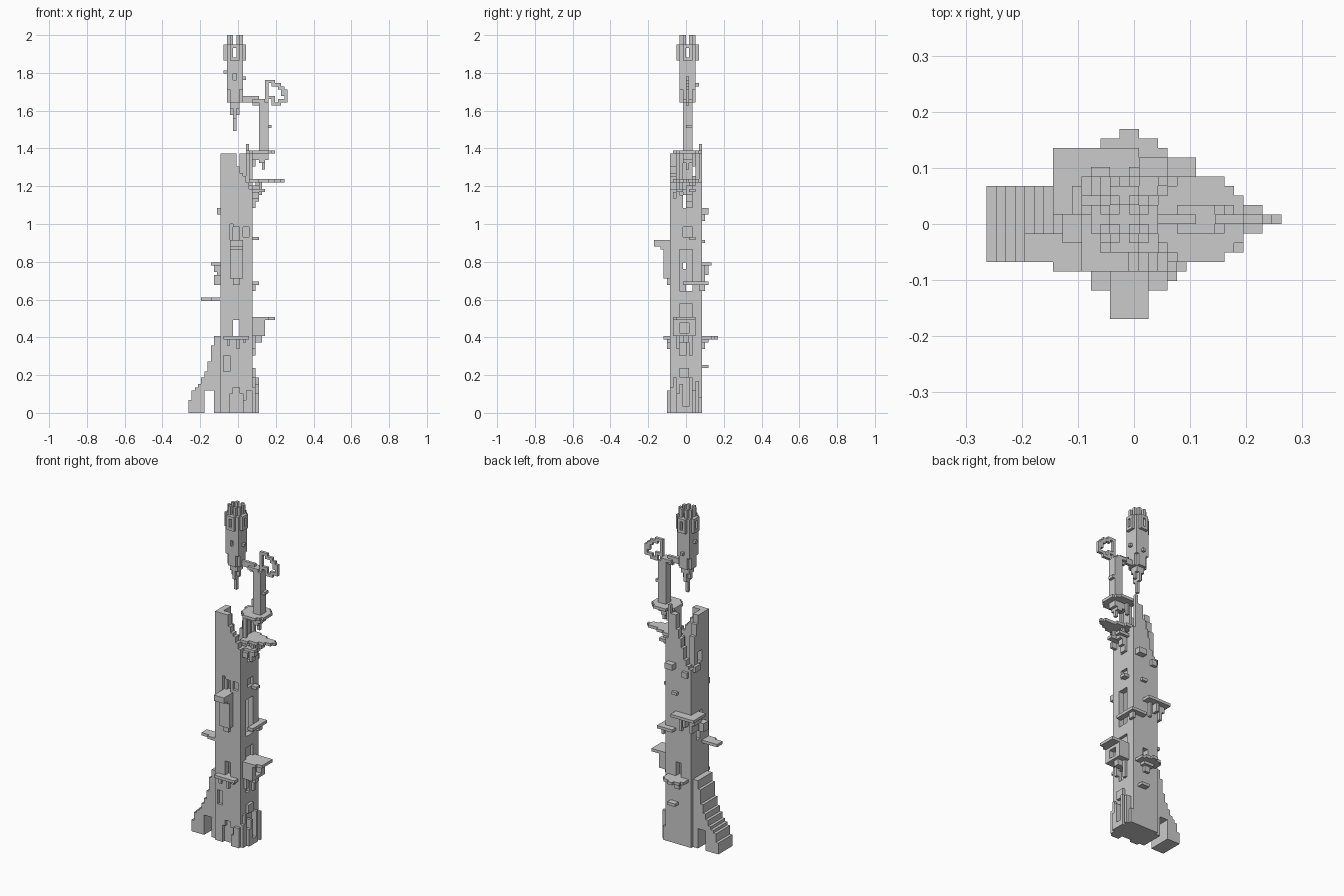
import bpy, bmesh

if "Cube" in bpy.data.objects:
    bpy.data.objects.remove(bpy.data.objects["Cube"])

V = 2 / 118  # size of one block


class Blocks:
    """A part made of grid blocks: add and cut boxes, then skin the outside."""
    def __init__(self, name):
        self.name, self.cells = name, set()

    @staticmethod
    def span(x0, x1, y0, y1, z0, z1):
        return {(x, y, z) for x in range(x0, x1) for y in range(y0, y1) for z in range(z0, z1)}

    def add(self, *b):
        self.cells |= self.span(*b)
        return self

    def cut(self, *b):
        self.cells -= self.span(*b)
        return self

    def build(self):
        bm, verts = bmesh.new(), {}

        def vert(p):
            if p not in verts:
                verts[p] = bm.verts.new(((p[0] - 0.5) * V, p[1] * V, p[2] * V))
            return verts[p]
        for c in sorted(self.cells):
            for a in range(3):
                for s in (0, 1):
                    n = list(c)
                    n[a] += 2 * s - 1
                    if tuple(n) in self.cells:
                        continue
                    loop = []
                    for u, w in ((0, 0), (1, 0), (1, 1), (0, 1)):
                        p = list(c)
                        p[a] += s
                        p[(a + 1) % 3] += u
                        p[(a + 2) % 3] += w
                        loop.append(vert(tuple(p)))
                    bm.faces.new(loop if s else loop[::-1])
        me = bpy.data.meshes.new(self.name)
        bm.to_mesh(me)
        bm.free()
        bpy.context.collection.objects.link(bpy.data.objects.new(self.name, me))


# Hollow tower shaft with a broken rim
t = Blocks("tower_shaft").add(-5, 5, -5, 5, 0, 84).cut(-3, 3, -3, 3, 2, 84)
front = [81, 81, 81, 81, 81, 77, 75, 74, 72, 70]
back = [63, 64, 66, 70, 73, 76, 81, 81, 72, 72]
left = [81, 81, 81, 81, 81, 81, 78, 74, 69, 63]
right = [70, 72, 70, 68, 70, 70, 70, 71, 72, 72]
for i in range(10):
    a = i - 5
    t.cut(a, a + 1, -5, -3, front[i], 84)
    t.cut(a, a + 1, 3, 5, back[i], 84)
    if -3 <= a < 3:
        t.cut(-5, -3, a, a + 1, left[i], 84)
        t.cut(3, 5, a, a + 1, right[i], 84)
t.add(3, 4, 4, 5, 72, 84).add(3, 4, -1, 2, 68, 81)
# front openings: door, windows
t.cut(-2, 2, -5, -4, 0, 6).cut(-1, 1, -5, -4, 6, 8)
t.cut(-4, -2, -5, -4, 13, 18)
t.cut(-1, 1, -5, 5, 24, 29)
t.cut(-1, 1, -5, -3, 54, 58).cut(2, 4, -5, -4, 55, 58).cut(-2, -1, -5, -4, 54, 59)
# right and left openings
t.cut(3, 5, -2, 2, 38, 51).cut(4, 5, -2, 2, 30, 34).cut(4, 5, -2, 0, 18, 22)
t.cut(4, 5, -1, 2, 55, 58)
t.cut(-5, 5, -1, 1, 64, 68)
t.cut(-5, -3, -1, 0, 45, 47).cut(-5, -3, 0, 2, 37, 41)
t.build()

# Stair on the left side, over an arch
s = Blocks("side_stair")
for i, h in enumerate([4, 7, 8, 9, 11, 13, 16, 21, 24, 24]):
    s.add(-15 + i, -14 + i, -4, 4, 0, h)
s.cut(-10, -7, -4, 4, 0, 7).build()

# Ragged ribs at the right foot
r = Blocks("foot_ribs")
for y, w, h in ((-5, 1, 8), (-4, 1, 11), (-3, 2, 6), (-2, 2, 9), (1, 2, 11), (2, 1, 7), (3, 2, 10), (4, 1, 5)):
    r.add(5, 5 + w, y, y + 1, 0, h)
r.add(5, 7, -2, 2, 0, 2).add(5, 6, -2, 1, 11, 14)
r.add(3, 5, -6, -5, 0, 7).add(2, 3, -6, -5, 0, 4)
r.build()

# Front balcony and its brackets
b = Blocks("front_balcony").add(-4, 4, -7, -5, 23, 24)
b.add(-3, -2, -6, -5, 21, 23).add(0, 1, -6, -5, 20, 23).add(2, 3, -6, -5, 22, 23).build()

# Rounded back balcony
b = Blocks("back_balcony")
for y, w in ((5, 4), (6, 4), (7, 4), (8, 3), (9, 1)):
    b.add(-w, w, y, y + 1, 23, 24)
b.add(-2, 2, 5, 7, 22, 23).add(-1, 1, 5, 6, 20, 22).build()

# Front bay with an overhanging roof
b = Blocks("front_bay").add(-2, 2, -7, -5, 42, 53).add(-1, 1, -6, -5, 40, 42)
b.add(-2, 2, -8, -5, 51, 53).add(-2, 2, -10, -5, 52, 54).build()

# Right bay with a square window and flat roof
b = Blocks("right_bay").add(5, 9, -4, 3, 24, 29).cut(7, 9, -2, 1, 25, 28)
b.add(5, 10, -4, 3, 29, 30).add(10, 12, -3, 3, 29, 30)
b.add(5, 8, -1, 1, 22, 24).add(5, 6, -3, -2, 20, 24).add(5, 6, 1, 2, 18, 24).build()

# Ledge around the back left corner, with hanging brackets
b = Blocks("corner_ledge_left").add(-8, 1, 5, 8, 46, 47).add(-8, -5, 1, 5, 46, 47)
b.add(-7, -6, 2, 6, 44, 46).add(-6, -5, 2, 6, 41, 46).add(-4, -3, 5, 7, 43, 46).add(-2, -1, 5, 6, 41, 46)
b.add(-7, -5, -2, 1, 40, 43).build()

# Ledge around the back right corner
b = Blocks("corner_ledge_right").add(1, 7, 5, 7, 40, 41).add(5, 7, -1, 5, 40, 41).add(5, 6, 4, 6, 38, 40).build()

# Plank on the left side
Blocks("left_plank").add(-11, -5, -4, -1, 35, 36).add(-8, -5, -5, -1, 35, 36).build()

# Small blocks sticking out of the walls
n = Blocks("wall_stubs")
for box in ((1, 4, 5, 7, 62, 64), (0, 2, 5, 6, 53, 54), (0, 3, 5, 7, 14, 15), (5, 7, 1, 3, 54, 55),
            (-6, -5, 1, 4, 62, 64), (-4, -2, 5, 6, 60, 62)):
    n.add(*box)
n.build()

# Pointed upper deck stepping down into the wall
d = Blocks("pointed_deck")
for x0, x1, y0, y1 in ((4, 7, -4, 4), (7, 10, -3, 3), (10, 12, -2, 2), (12, 14, -1, 2), (14, 15, 0, 1)):
    d.add(x0, x1, y0, y1, 72, 73)
d.add(5, 9, -3, -1, 69, 70).add(5, 9, 1, 3, 69, 70).add(7, 8, -2, -1, 70, 72).add(6, 7, 1, 2, 70, 72)
for x, z in ((5, 64), (6, 66), (7, 68)):
    d.add(x, x + 1, 0, 2, z, 71)
d.add(5, 7, -4, -3, 67, 69).build()

# Eight-sided lookout deck with hangers
d = Blocks("lookout_deck").add(3, 12, -2, 3, 81, 82).add(4, 11, -3, 4, 81, 82).add(5, 10, -4, 5, 81, 82)
d.add(5, 10, -1, 2, 79, 81).add(7, 9, -1, 2, 78, 79).add(8, 9, 0, 1, 76, 78)
d.add(4, 5, -2, -1, 73, 81).add(5, 6, 2, 3, 77, 81).build()

# Slim post and arm carrying the spire
p = Blocks("post_and_arm").add(7, 10, -1, 2, 82, 97).add(10, 11, 0, 2, 89, 90)
p.add(5, 10, 0, 1, 96, 98).add(1, 7, 0, 1, 97, 99).add(5, 9, -1, 2, 97, 98).build()

# Stepped ring on the arm
g = Blocks("ring")
for x0, x1, z0, z1 in ((9, 10, 97, 104), (9, 12, 103, 104), (11, 14, 102, 103), (13, 15, 101, 102),
                       (14, 15, 100, 102), (14, 16, 99, 101), (15, 16, 97, 100), (13, 16, 97, 98),
                       (11, 14, 96, 97), (11, 12, 96, 99), (10, 12, 98, 99)):
    g.add(x0, x1, 0, 1, z0, z1)
g.build()

# Floating spire: hanging point, body, side ribs and crown
c = Blocks("spire").add(-1, 0, 0, 1, 88, 94).add(-2, 1, 0, 1, 93, 97).add(-1, 0, -1, 2, 92, 97)
c.add(-2, 1, -1, 2, 95, 98).add(-3, 2, -1, 2, 97, 118).add(-2, 1, -2, 3, 97, 118)
c.add(-3, 2, -2, 3, 101, 115)
c.add(-4, 3, -1, 2, 110, 115).add(-2, 1, -3, 4, 110, 115)
c.cut(-1, 0, -3, 4, 111, 114).cut(-4, 3, 0, 1, 111, 114)
c.cut(-1, 0, -3, 4, 115, 118).cut(-4, 3, 0, 1, 115, 118).cut(-2, 1, -1, 2, 112, 118)
c.cut(-1, 0, -2, -1, 104, 106)
c.add(-4, -3, 0, 1, 106, 107).add(2, 3, 0, 1, 104, 105).add(-1, 0, 3, 4, 102, 103)
c.build()
